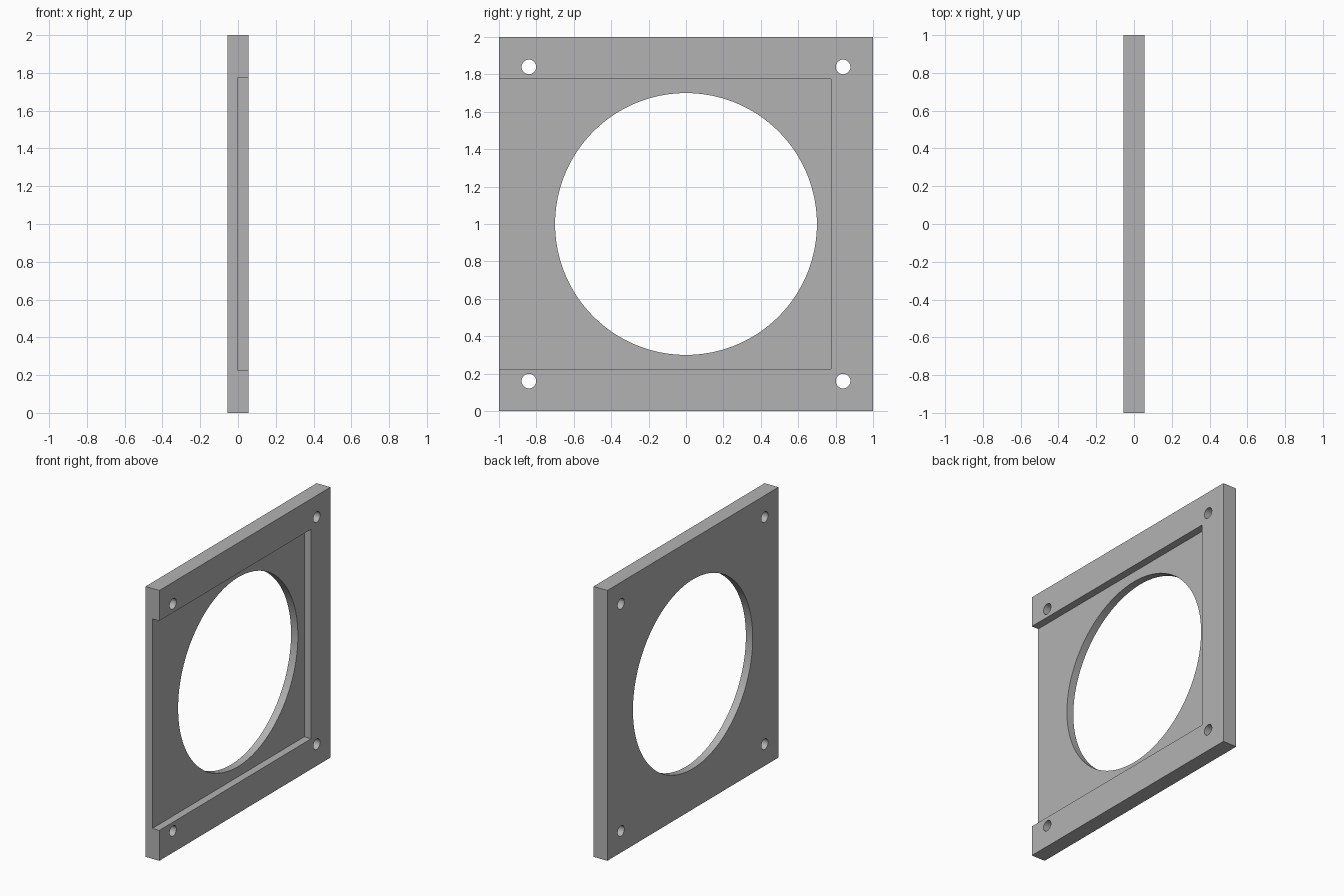
import bpy
import math

SIZE, THICK = 2.0, 0.112
HOLE_R, SCREW_R, SCREW_POS = 0.70, 0.039, 0.84
POCKET = 0.775

if "Cube" in bpy.data.objects:
    bpy.data.objects.remove(bpy.data.objects["Cube"], do_unlink=True)

grey = bpy.data.materials.new("plain grey")
grey.use_nodes = True
colour = (0.45, 0.45, 0.45, 1)
grey.diffuse_color = colour
grey.node_tree.nodes["Principled BSDF"].inputs["Base Color"].default_value = colour


def box(name, low, high):
    centre = [(a + b) / 2 for a, b in zip(low, high)]
    bpy.ops.mesh.primitive_cube_add(size=1, location=centre)
    ob = bpy.context.object
    ob.name = name
    ob.scale = [b - a for a, b in zip(low, high)]
    bpy.ops.object.transform_apply(location=True, rotation=False, scale=True)
    ob.data.materials.append(grey)
    return ob


def bore(name, radius, y, z, sides):
    bpy.ops.mesh.primitive_cylinder_add(vertices=sides, radius=radius, depth=THICK * 3,
                                        location=(0, y, z), rotation=(0, math.pi / 2, 0))
    ob = bpy.context.object
    ob.name = name
    ob.data.materials.append(grey)
    return ob


# Square plate
half = SIZE / 2
plate = box("mounting_plate", (-THICK / 2, -half, 0), (THICK / 2, half, SIZE))

# Half-depth pocket, open towards the front edge
cutters = [box("pocket_cutter", (0, -half - 0.1, half - POCKET),
               (THICK, POCKET, half + POCKET))]

# Large central opening and four corner screw holes
cutters.append(bore("opening_cutter", HOLE_R, 0, half, 128))
for sy in (-1, 1):
    for sz in (-1, 1):
        cutters.append(bore("screw_hole_cutter", SCREW_R,
                            sy * SCREW_POS, half + sz * SCREW_POS, 32))

# Cut the plate, then discard the cutters
bpy.ops.object.select_all(action="DESELECT")
plate.select_set(True)
bpy.context.view_layer.objects.active = plate
for cutter in cutters:
    cutter.hide_render = True
    mod = plate.modifiers.new("cut", "BOOLEAN")
    mod.operation = "DIFFERENCE"
    mod.solver = "EXACT"
    mod.object = cutter
    bpy.ops.object.modifier_apply(modifier=mod.name)
    bpy.data.objects.remove(cutter, do_unlink=True)

bpy.ops.object.shade_smooth_by_angle(angle=math.radians(30))
